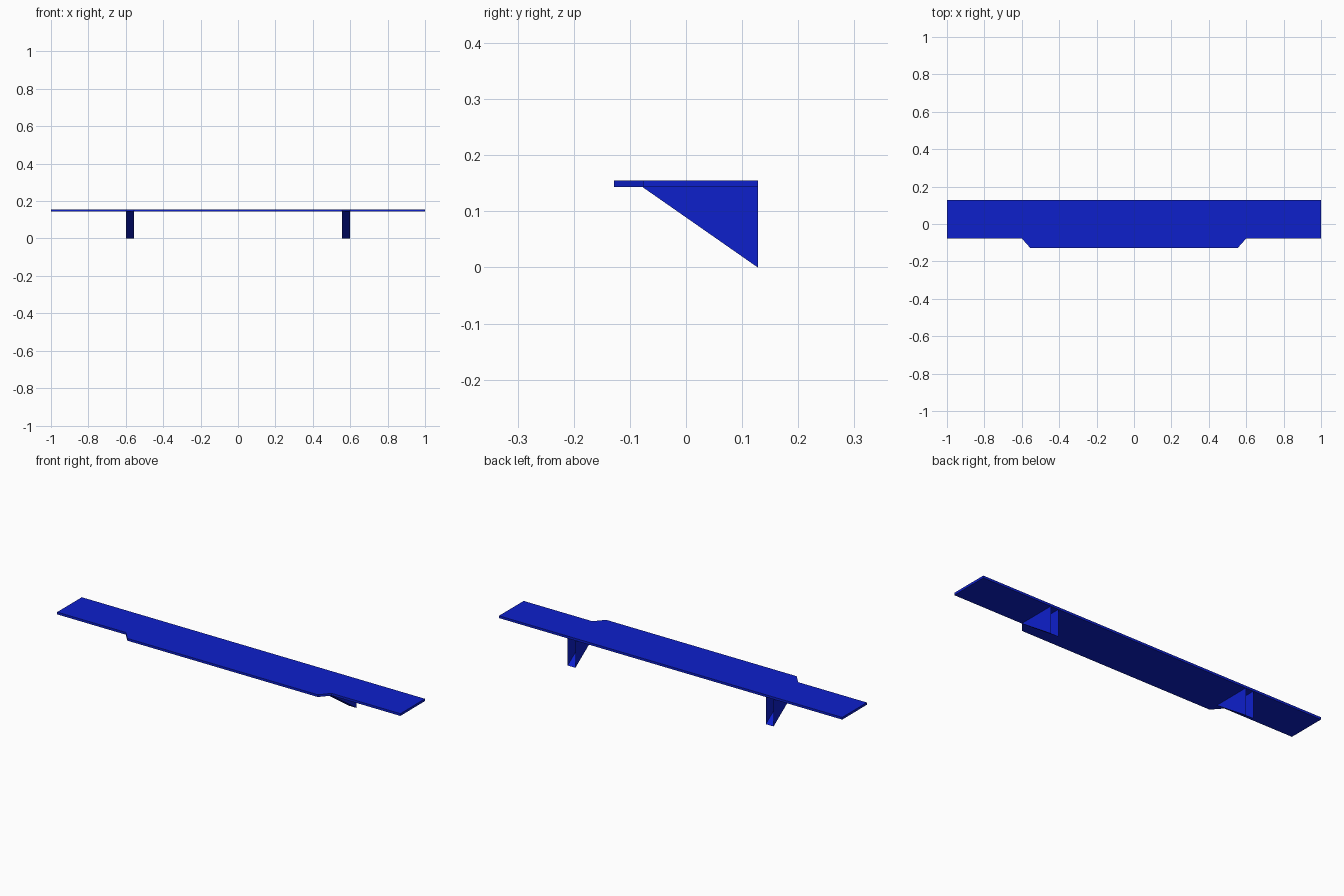
import bpy
import bmesh
from mathutils import Vector

cube = bpy.data.objects.get("Cube")
if cube:
    bpy.data.objects.remove(cube, do_unlink=True)

BLUE = (0.004, 0.014, 0.6, 1.0)
blue = bpy.data.materials.new("shelf_blue")
blue.use_nodes = True
blue.diffuse_color = BLUE
blue.node_tree.nodes["Principled BSDF"].inputs["Base Color"].default_value = BLUE

BACK, FRONT, STEP = 0.128, -0.128, -0.077
TOP, UNDER = 0.155, 0.143
INNER, OUTER = 0.555, 0.6


def finish(name, bm):
    mesh = bpy.data.meshes.new(name)
    bm.to_mesh(mesh)
    bm.free()
    mesh.materials.append(blue)
    obj = bpy.data.objects.new(name, mesh)
    bpy.context.collection.objects.link(obj)
    return obj


def extrude_profile(points, offset):
    """Closed prism from a flat outline."""
    bm = bmesh.new()
    face = bm.faces.new([bm.verts.new(p) for p in points])
    result = bmesh.ops.extrude_face_region(bm, geom=[face], use_keep_orig=True)
    verts = [v for v in result["geom"] if isinstance(v, bmesh.types.BMVert)]
    bmesh.ops.translate(bm, verts=verts, vec=Vector(offset))
    bmesh.ops.recalc_face_normals(bm, faces=bm.faces)
    return bm


# Shelf board with a wider middle section
half = [(INNER, FRONT), (OUTER, STEP), (1, STEP), (1, BACK)]
outline = half + [(-x, y) for x, y in reversed(half)]
finish("shelf_board", extrude_profile([(x, y, UNDER) for x, y in outline],
                                      (0, 0, TOP - UNDER)))

# Folded sheet brackets: two triangular cheeks and a sloping web, open at the back
for name, x in (("left_bracket", INNER), ("right_bracket", -OUTER)):
    triangle = [(x, STEP, UNDER), (x, BACK, UNDER), (x, BACK, 0)]
    bm = extrude_profile(triangle, (OUTER - INNER, 0, 0))
    bm.normal_update()
    open_sides = [f for f in bm.faces if f.normal.y > 0.9 or f.normal.z > 0.9]
    bmesh.ops.delete(bm, geom=open_sides, context='FACES')
    finish(name, bm)
